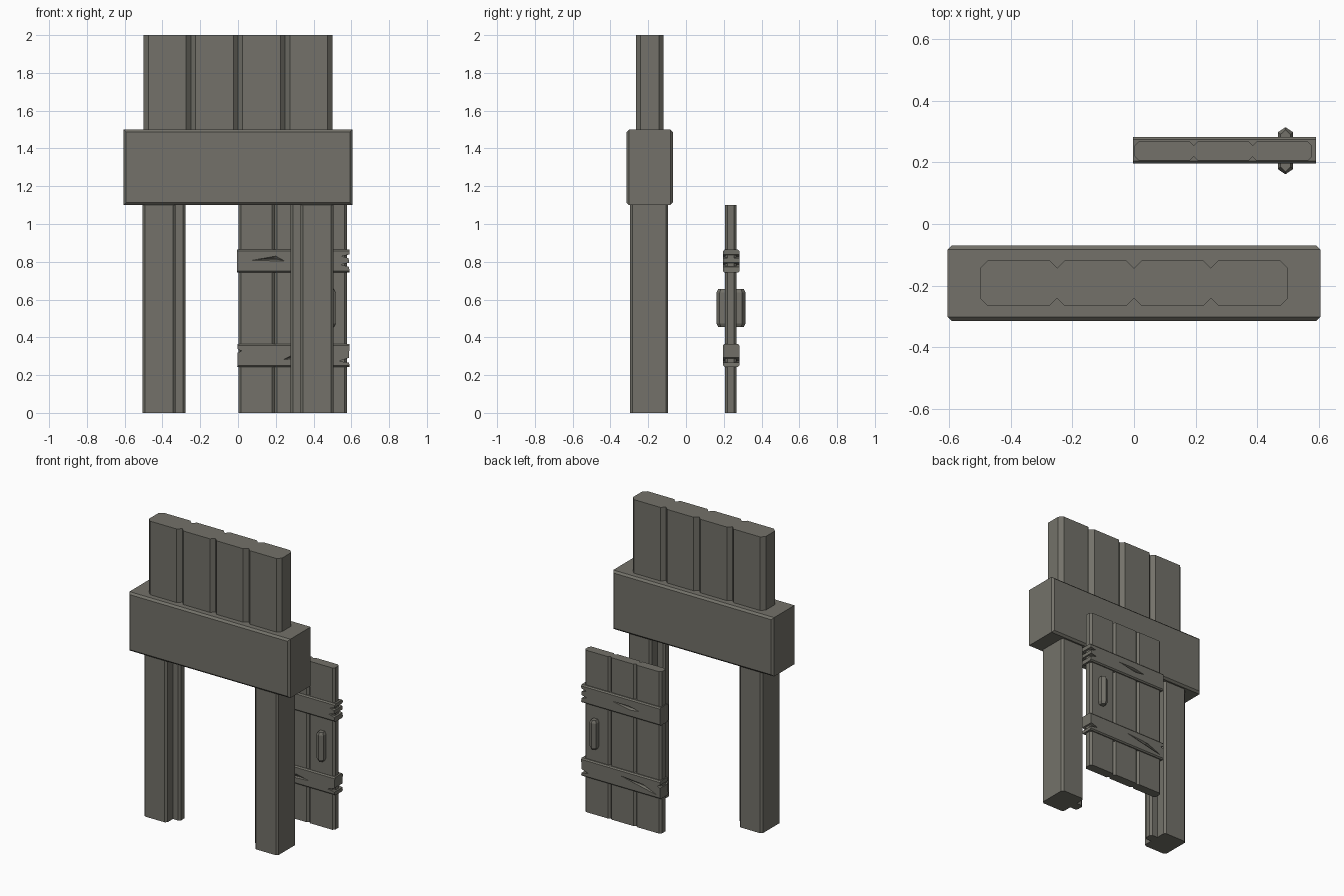
import bpy, bmesh
from mathutils import Vector

if "Cube" in bpy.data.objects:
    bpy.data.objects.remove(bpy.data.objects["Cube"])

# Dark grey-brown material shared by every part
wood = bpy.data.materials.new("dark_wood")
wood.diffuse_color = (0.172, 0.167, 0.142, 1)
wood.use_nodes = True
wood.node_tree.nodes["Principled BSDF"].inputs["Base Color"].default_value = wood.diffuse_color


def finish(name, bm):
    bmesh.ops.recalc_face_normals(bm, faces=bm.faces)
    me = bpy.data.meshes.new(name)
    bm.to_mesh(me)
    bm.free()
    me.materials.append(wood)
    ob = bpy.data.objects.new(name, me)
    bpy.context.collection.objects.link(ob)
    return ob


def extrude(profile, offset):
    """Solid from a closed 3D outline swept along an offset."""
    bm = bmesh.new()
    face = bm.faces.new([bm.verts.new(p) for p in profile])
    res = bmesh.ops.extrude_face_region(bm, geom=[face], use_keep_orig=True)
    new = [g for g in res["geom"] if isinstance(g, bmesh.types.BMVert)]
    bmesh.ops.translate(bm, verts=new, vec=Vector(offset))
    return bm


def bevel_edges(bm, test, width):
    edges = [e for e in bm.edges if test(e)]
    bmesh.ops.bevel(bm, geom=edges, offset=width, segments=1, affect='EDGES')


def along(e, axis):
    return abs((e.verts[1].co - e.verts[0].co).normalized()[axis]) > 0.99


def planks(name, x0, x1, y0, y1, z0, z1, seams, c):
    """Panel with chamfered corners and V grooves on both faces."""
    front = [(x0, y0 + c), (x0 + c, y0)]
    for s in seams:
        front += [(s - c, y0), (s, y0 + c), (s + c, y0)]
    front += [(x1 - c, y0), (x1, y0 + c)]
    back = [(x, y0 + y1 - y) for x, y in reversed(front)]
    return finish(name, extrude([(x, y, z0) for x, y in front + back], (0, 0, z1 - z0)))


# Upper plank wall and the lintel beam below it
planks("upper_planks", -0.5, 0.5, -0.266, -0.118, 1.5, 2.0, (-0.25, 0, 0.25), 0.025)
bm = extrude([(-0.605, -0.3145, 1.1), (0.605, -0.3145, 1.1),
              (0.605, -0.07, 1.1), (-0.605, -0.07, 1.1)], (0, 0, 0.4))
bevel_edges(bm, lambda e: along(e, 0) or along(e, 2), 0.013)
finish("lintel", bm)

# Posts with a slim door-stop rib on the inner side
c, yf, yb = 0.013, -0.297, -0.094
post = [(0.505 - c, yf), (0.505, yf + c), (0.505, yb - c), (0.505 - c, yb),
        (0.33 + c, yb), (0.33, yb - c), (0.33, -0.165), (0.277 + c, -0.165),
        (0.277, -0.165 - c), (0.277, -0.228 + c), (0.277 + c, -0.228),
        (0.33, -0.228), (0.33, yf + c), (0.33 + c, yf)]
for name, side in (("right_post", 1), ("left_post", -1)):
    bm = extrude([(side * x, y, 0) for x, y in post], (0, 0, 1.1))
    finish(name, bm)

# Door leaf
planks("door_leaf", 0.002, 0.578, 0.206, 0.268, 0, 1.1, (0.194, 0.385), 0.013)


def crack_wedge(pts, zc, y_face, y_deep):
    """V-shaped cutter: outline on the face, narrowing to a line inside."""
    bm = extrude([(x, y_face, zc + z) for x, z in pts], (0, y_deep - y_face, 0))
    mx = sum(p[0] for p in pts) / len(pts)
    mz = sum(p[1] for p in pts) / len(pts) + zc
    for v in bm.verts:
        if abs(v.co.y - y_deep) < 1e-5:
            v.co.x = mx + (v.co.x - mx) * 0.6
            v.co.z = mz + (v.co.z - mz) * 0.25
    return finish("crack_cutter", bm)


def batten(name, zc, left, right, cracks):
    """Cross bar wrapping the door, split ends, cracks cut in each face."""
    y0, y1, h = 0.196, 0.283, 0.061
    outline = [(-0.004, h), *left, (-0.004, -h), (0.591, -h), *right, (0.591, h)]
    bm = extrude([(x, y0, zc + z) for x, z in outline], (0, y1 - y0, 0))
    bevel_edges(bm, lambda e: along(e, 0) and
                abs(abs(e.verts[0].co.z - zc) - h) < 1e-4, 0.008)
    bar = finish(name, bm)
    for is_back, pts in cracks:
        faces = (y1 + 0.001, y1 - 0.014) if is_back else (y0 - 0.001, y0 + 0.0095)
        cutter = crack_wedge(pts, zc, *faces)
        cutter.hide_render = True
        mod = bar.modifiers.new("crack", 'BOOLEAN')
        mod.operation = 'DIFFERENCE'
        mod.solver = 'EXACT'
        mod.object = cutter
        bpy.context.view_layer.objects.active = bar
        bpy.ops.object.modifier_apply(modifier=mod.name)
        bpy.data.objects.remove(cutter)


# Upper and lower battens
batten("upper_batten", 0.803, [],
       [(0.588, -0.03), (0.545, -0.018), (0.587, -0.008), (0.586, 0.016),
        (0.55, 0.026), (0.589, 0.036)],
       [(False, [(0.065, 0.004), (0.2, 0.028), (0.25, 0.0)]),
        (True, [(0.15, -0.005), (0.22, -0.014), (0.36, 0.012), (0.24, 0.012)])])
batten("lower_batten", 0.304, [(-0.003, 0.034), (0.02, 0.024), (-0.003, 0.014)],
       [(0.588, -0.038), (0.535, -0.03), (0.587, -0.012)],
       [(False, [(0.24, -0.022), (0.4, -0.012), (0.3, 0.01)]),
        (True, [(0.02, -0.038), (0.3, 0.022), (0.13, 0.008)])])

# Handle: faceted grip through the door, tapered at both ends
ring = [(-1, -0.78), (0, -1), (1, -0.78), (1, 0.78), (0, 1), (-1, 0.78)]
bm = bmesh.new()
loops = []
for z, sx, sy in ((0.455, 0.016, 0.068), (0.473, 0.025, 0.0765),
                  (0.637, 0.025, 0.0765), (0.655, 0.016, 0.068)):
    loops.append([bm.verts.new((0.492 + sx * x, 0.238 + sy * y, z)) for x, y in ring])
for a, b in zip(loops, loops[1:]):
    for i in range(6):
        j = (i + 1) % 6
        bm.faces.new((a[i], a[j], b[j], b[i]))
bm.faces.new(loops[0])
bm.faces.new(loops[-1])
finish("door_handle", bm)
